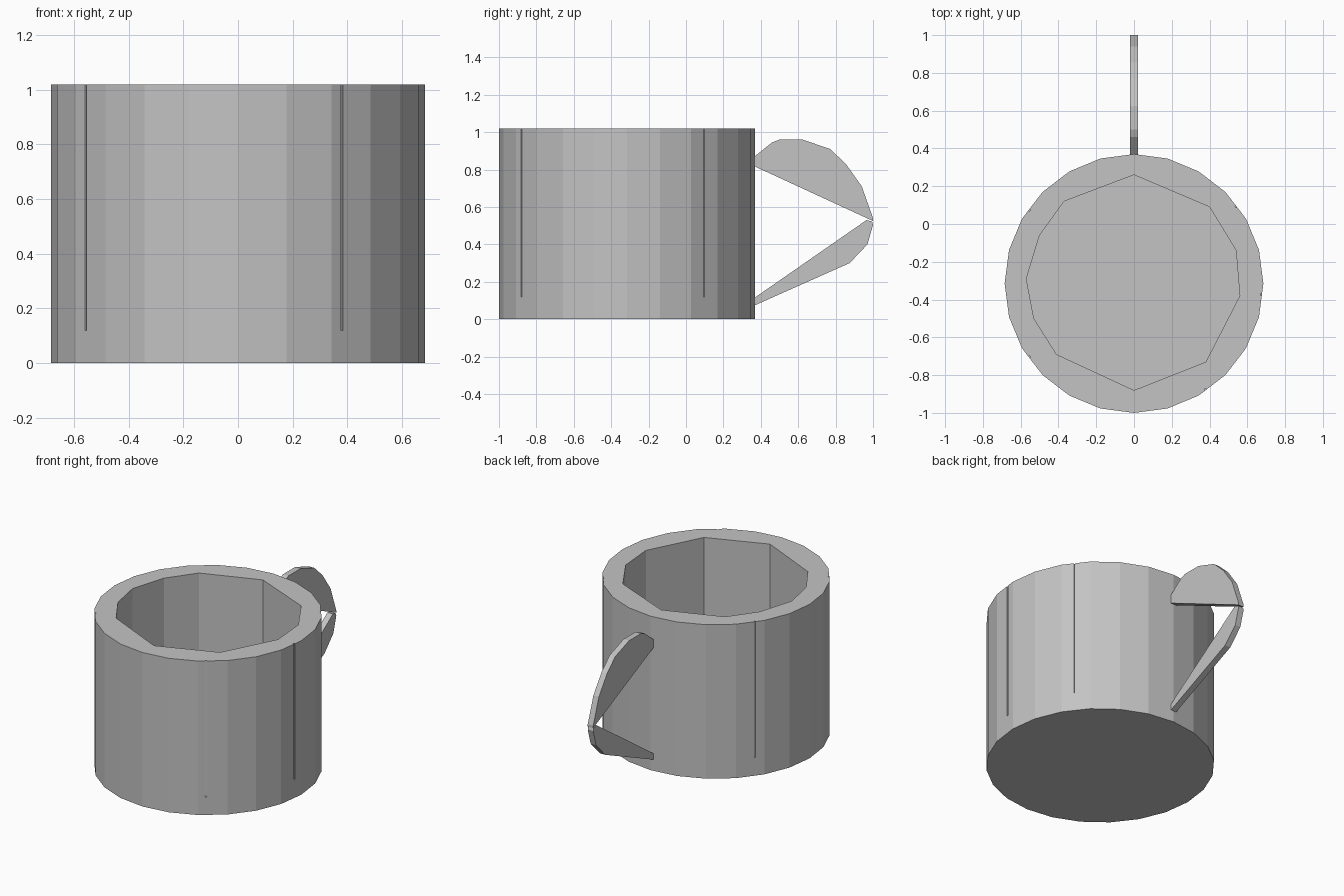
import bpy, bmesh, math
from mathutils import Matrix

default = bpy.data.objects.get("Cube")
if default:
    bpy.data.objects.remove(default, do_unlink=True)

RADIUS, HEIGHT, FLOOR, CENTRE_Y = 0.685, 1.02, 0.12, -0.315

grey = bpy.data.materials.new("plain grey")
grey.use_nodes = True
grey.diffuse_color = (0.55, 0.55, 0.55, 1)
grey.node_tree.nodes["Principled BSDF"].inputs["Base Color"].default_value = grey.diffuse_color


def prism(name, points, direction):
    """Extrude a flat outline into a closed solid."""
    bm = bmesh.new()
    face = bm.faces.new([bm.verts.new(p) for p in points])
    moved = bmesh.ops.extrude_face_region(bm, geom=[face])
    bmesh.ops.translate(bm, vec=direction,
                        verts=[g for g in moved["geom"] if isinstance(g, bmesh.types.BMVert)])
    bmesh.ops.recalc_face_normals(bm, faces=bm.faces)
    mesh = bpy.data.meshes.new(name)
    bm.to_mesh(mesh)
    bm.free()
    mesh.materials.append(grey)
    obj = bpy.data.objects.new(name, mesh)
    bpy.context.collection.objects.link(obj)
    return obj


def carve(target, cutter):
    cutter.hide_render = True
    cutter.hide_set(True)
    cutter.display_type = 'WIRE'
    mod = target.modifiers.new(cutter.name, 'BOOLEAN')
    mod.operation = 'DIFFERENCE'
    mod.solver = 'EXACT'
    mod.object = cutter
    bpy.context.view_layer.objects.active = target
    bpy.ops.object.modifier_apply(modifier=mod.name)
    bpy.data.objects.remove(cutter, do_unlink=True)


# Faceted outer body
SIDES = 24
ring = [math.tau * i / SIDES for i in range(SIDES)]
body = prism("cup_body", [(RADIUS * math.cos(a), CENTRE_Y + RADIUS * math.sin(a), 0) for a in ring],
             (0, 0, HEIGHT))

# Uneven angular hollow
hollow = [(0, 0.26), (-0.37, 0.12), (-0.50, -0.06), (-0.57, -0.29), (-0.53, -0.50), (-0.41, -0.69),
          (0, -0.88), (0.38, -0.73), (0.56, -0.38), (0.54, -0.14), (0.40, 0.09)]
carve(body, prism("hollow_cutter", [(x, y, FLOOR) for x, y in hollow], (0, 0, HEIGHT)))

# Narrow upright grooves in the outer wall
for degrees in (-56, -5, 37, 145, 215):
    outline = [(RADIUS - 0.012, -0.005, FLOOR), (RADIUS + 0.05, -0.005, FLOOR),
               (RADIUS + 0.05, 0.005, FLOOR), (RADIUS - 0.012, 0.005, FLOOR)]
    cutter = prism("groove_cutter", outline, (0, 0, HEIGHT))
    cutter.data.transform(Matrix.Translation((0, CENTRE_Y, 0))
                          @ Matrix.Rotation(math.radians(degrees), 4, 'Z'))
    carve(body, cutter)

# Flat handle in two blades that meet at the outer tip
blades = {
    "handle_upper": [(0.36, 0.82), (0.36, 0.865), (0.46, 0.945), (0.50, 0.96), (0.625, 0.96),
                     (0.77, 0.91), (0.855, 0.83), (0.94, 0.71), (1.0, 0.54), (1.0, 0.525)],
    "handle_lower": [(0.36, 0.11), (0.37, 0.075), (0.875, 0.30), (0.97, 0.40), (1.0, 0.505),
                     (0.995, 0.522), (0.965, 0.53)],
}
for name, outline in blades.items():
    prism(name, [(-0.02, y, z) for y, z in outline], (0.04, 0, 0))
